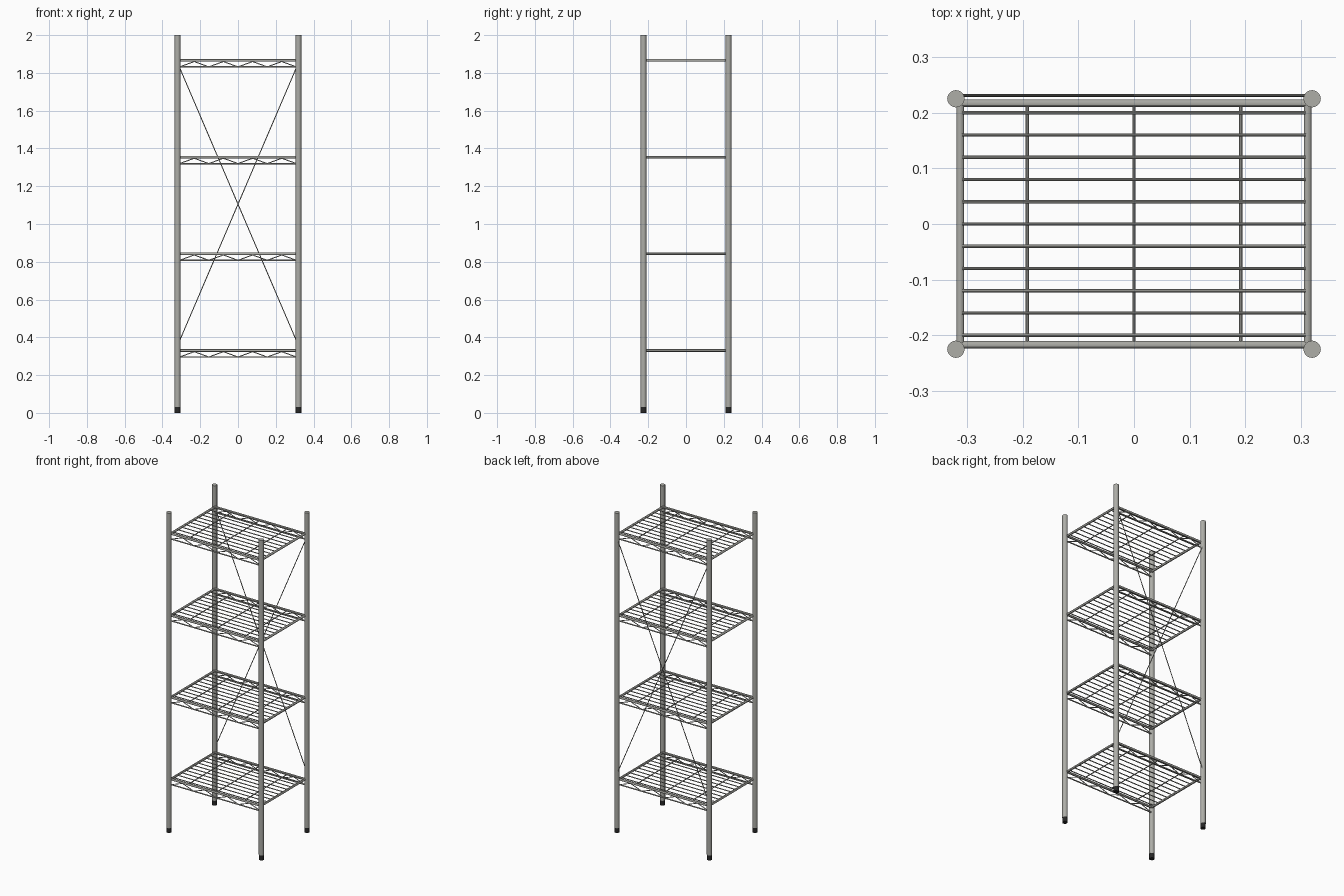
import bpy, bmesh
from mathutils import Vector, Matrix

if "Cube" in bpy.data.objects:
    bpy.data.objects.remove(bpy.data.objects["Cube"])


def material(name, rgb):
    m = bpy.data.materials.new(name)
    m.diffuse_color = (*rgb, 1)
    m.use_nodes = True
    m.node_tree.nodes["Principled BSDF"].inputs["Base Color"].default_value = m.diffuse_color
    return m


METAL = material("metal", (0.42, 0.42, 0.39))
RUBBER = material("rubber", (0.02, 0.02, 0.02))


def rods(name, segments, radius, sides=8, mat=METAL):
    """One object made of capped round rods, one per (start, end) pair."""
    bm = bmesh.new()
    for a, b in segments:
        a, b = Vector(a), Vector(b)
        d = b - a
        rot = Vector((0, 0, 1)).rotation_difference(d).to_matrix().to_4x4()
        bmesh.ops.create_cone(bm, cap_ends=True, segments=sides, radius1=radius,
                              radius2=radius, depth=d.length,
                              matrix=Matrix.Translation((a + b) / 2) @ rot)
    me = bpy.data.meshes.new(name)
    bm.to_mesh(me)
    bm.free()
    me.materials.append(mat)
    ob = bpy.data.objects.new(name, me)
    bpy.context.collection.objects.link(ob)
    bpy.context.view_layer.objects.active = ob
    ob.select_set(True)
    bpy.ops.object.shade_smooth_by_angle()
    ob.select_set(False)
    return ob


PX, PY = 0.32, 0.225      # post centres
RX, RY = 0.312, 0.217     # shelf rail centres
WX = 0.309                # half length of wires
DROP = 0.034              # lower truss rod below the rail

# Corner posts and rubber feet
for sx, side in ((-1, "left"), (1, "right")):
    for sy, end in ((-1, "front"), (1, "back")):
        x, y = sx * PX, sy * PY
        rods(f"post_{end}_{side}", [((x, y, 0.03), (x, y, 2))], 0.0155, 20)
        rods(f"foot_{end}_{side}", [((x, y, 0), (x, y, 0.03))], 0.015, 20, RUBBER)

# Four wire shelves
for i in range(4):
    z = 0.33 + 0.512 * i
    n = i + 1
    # Outer frame
    frame = [((-RX, s * RY, z), (RX, s * RY, z)) for s in (-1, 1)]
    frame += [((s * RX, -RY, z), (s * RX, RY, z)) for s in (-1, 1)]
    rods(f"shelf_{n}_frame", frame, 0.007, 12)
    # Long deck wires
    rods(f"shelf_{n}_wires",
         [((-WX, k * 0.04, z + 0.004), (WX, k * 0.04, z + 0.004)) for k in range(-5, 6)],
         0.003)
    # Cross supports under the wires
    rods(f"shelf_{n}_supports",
         [((x, -RY, z), (x, RY, z)) for x in (-0.192, 0, 0.192)], 0.003)
    # Lower rod and zigzag truss, front and back
    rods(f"shelf_{n}_lower_rods",
         [((-WX, s * RY, z - DROP), (WX, s * RY, z - DROP)) for s in (-1, 1)], 0.0038)
    step = 2 * WX / 8
    truss = []
    for s in (-1, 1):
        pts = [(-WX + k * step, s * RY, z - (0.006 if k % 2 else DROP)) for k in range(9)]
        truss += zip(pts, pts[1:])
    rods(f"shelf_{n}_truss", truss, 0.0025)

# Crossed brace at the back
rods("back_brace", [((-s * 0.31, 0.231, 0.38), (s * 0.31, 0.231, 1.83)) for s in (-1, 1)], 0.0025)
